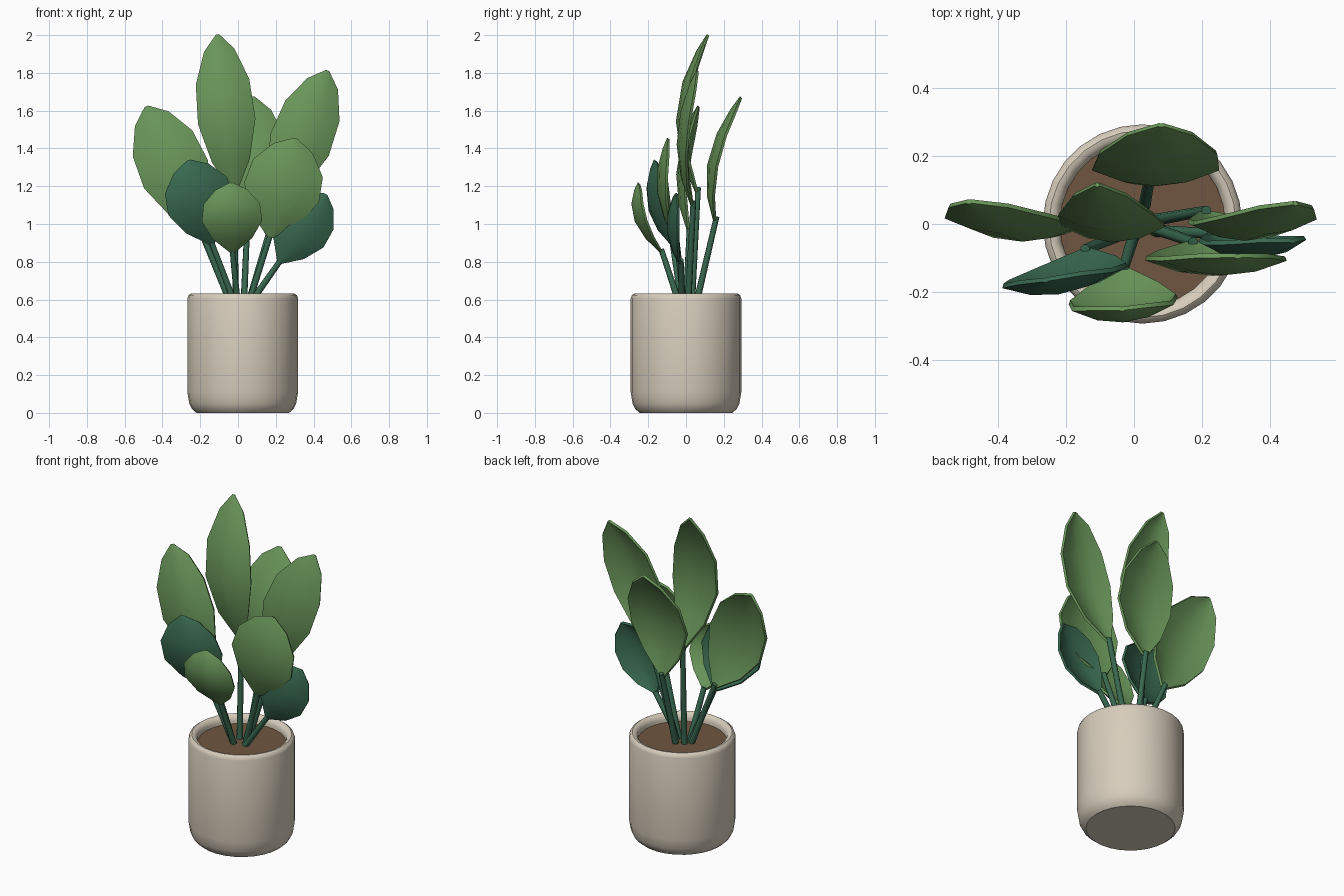
import bpy, bmesh, math
from mathutils import Vector

if "Cube" in bpy.data.objects:
    bpy.data.objects.remove(bpy.data.objects["Cube"])


def material(name, rgb):
    m = bpy.data.materials.new(name)
    m.diffuse_color = (*rgb, 1)
    m.use_nodes = True
    m.node_tree.nodes["Principled BSDF"].inputs["Base Color"].default_value = m.diffuse_color
    return m


LIGHT = material("leaf_green", (0.14, 0.30, 0.10))
DARK = material("dark_green", (0.04, 0.14, 0.08))
CLAY = material("pale_clay", (0.68, 0.61, 0.50))
SOIL = material("soil_brown", (0.16, 0.092, 0.052))


def finish(name, bm, mat, angle):
    bmesh.ops.recalc_face_normals(bm, faces=bm.faces)
    me = bpy.data.meshes.new(name)
    bm.to_mesh(me)
    bm.free()
    me.materials.append(mat)
    ob = bpy.data.objects.new(name, me)
    bpy.context.collection.objects.link(ob)
    bpy.ops.object.select_all(action='DESELECT')
    ob.select_set(True)
    bpy.context.view_layer.objects.active = ob
    bpy.ops.object.shade_smooth_by_angle(angle=math.radians(angle))
    return ob


def lathe(name, profile, mat, cx, sides=28):
    # Rings joined by quads, first ring capped
    bm = bmesh.new()
    rings = [[bm.verts.new((cx + r * math.cos(2 * math.pi * i / sides),
                            r * math.sin(2 * math.pi * i / sides), z))
              for i in range(sides)] for r, z in profile]
    bm.faces.new(rings[0])
    for a, b in zip(rings, rings[1:]):
        for i in range(sides):
            j = (i + 1) % sides
            bm.faces.new((a[i], a[j], b[j], b[i]))
    if len(rings) == 2:
        bm.faces.new(rings[1])
    return finish(name, bm, mat, 40)


# Pot with rounded foot and rolled rim, and the soil inside it
lathe("pot", [(0.245, 0), (0.268, 0.02), (0.283, 0.05), (0.293, 0.11),
              (0.293, 0.605), (0.287, 0.623), (0.275, 0.631), (0.262, 0.629),
              (0.249, 0.618), (0.243, 0.60), (0.243, 0.53)], CLAY, 0.025)
lathe("soil", [(0.243, 0.54), (0.243, 0.583)], SOIL, 0.025)

# Outline of a leaf: position from base to tip, share of full width
OUTLINE = [(0, 0.08), (0.2, 0.65), (0.45, 1), (0.7, 0.93), (0.9, 0.52), (1, 0.04)]
ACROSS = (-1, -0.5, 0, 0.5, 1)


def leaf(name, base, tip, mid_y, width, slope, mat):
    base, tip = Vector(base), Vector(tip)
    axis = tip - base
    side = Vector((axis.z, 0, -axis.x)).normalized()
    side.y = slope
    bow = 4 * (mid_y - (base.y + tip.y) / 2)
    bm = bmesh.new()
    rows = []
    for s, w in OUTLINE:
        c = base + axis * s
        c.y += bow * s * (1 - s)
        row = []
        for u in ACROSS:
            p = c + side * (u * w * width / 2)
            p.y += 0.045 * u * u * w
            row.append(bm.verts.new(p))
        rows.append(row)
    for a, b in zip(rows, rows[1:]):
        for i in range(len(ACROSS) - 1):
            bm.faces.new((a[i], a[i + 1], b[i + 1], b[i]))
    ob = finish(name, bm, mat, 50)
    mod = ob.modifiers.new("thickness", 'SOLIDIFY')
    mod.thickness = 0.014
    mod.offset = 0
    bpy.ops.object.modifier_apply(modifier="thickness")
    bpy.ops.object.shade_smooth_by_angle(angle=math.radians(50))


def stem(name, foot, top, sides=8):
    foot, top = Vector(foot), Vector(top)
    d = top - foot
    q = d.to_track_quat('Z', 'Y')
    bm = bmesh.new()
    bmesh.ops.create_cone(bm, cap_ends=True, segments=sides, radius1=0.018,
                          radius2=0.015, depth=d.length)
    for v in bm.verts:
        v.co = q @ v.co + (foot + top) / 2
    finish(name, bm, DARK, 50)


# name, stem foot (x, y), leaf base, leaf tip, y at mid leaf, width, slope, colour
LEAVES = [
    ("centre", (-0.01, 0.03), (-0.02, 0.055, 1.17), (-0.108, 0.115, 2.0), -0.045, 0.30, 0, LIGHT),
    ("left", (-0.03, 0.0), (-0.20, 0.01, 0.97), (-0.484, 0.065, 1.62), -0.043, 0.365, 0, LIGHT),
    ("right", (0.05, 0.01), (0.205, 0.03, 1.10), (0.474, 0.06, 1.81), -0.042, 0.325, 0, LIGHT),
    ("lower_right", (0.05, -0.01), (0.17, -0.06, 0.935), (0.305, -0.095, 1.45), -0.148, 0.405, 0, LIGHT),
    ("front", (0.0, -0.03), (-0.03, -0.135, 0.855), (-0.035, -0.25, 1.215), -0.272, 0.315, 0.06, LIGHT),
    ("dark_left", (-0.01, -0.02), (-0.14, -0.08, 0.90), (-0.26, -0.165, 1.335), -0.195, 0.36, 0.14, DARK),
    ("dark_right", (0.05, -0.02), (0.22, -0.035, 0.80), (0.465, -0.05, 1.155), -0.095, 0.29, 0.05, DARK),
    ("back", (0.03, 0.05), (0.05, 0.15, 1.02), (0.08, 0.29, 1.67), 0.125, 0.37, 0, LIGHT),
]
for name, foot, base, tip, mid_y, width, slope, mat in LEAVES:
    leaf(name + "_leaf", base, tip, mid_y, width, slope, mat)
    top = Vector(base).lerp(Vector(tip), 0.03) + Vector((0, 0.008, 0))
    stem(name + "_stem", (*foot, 0.56), top)
